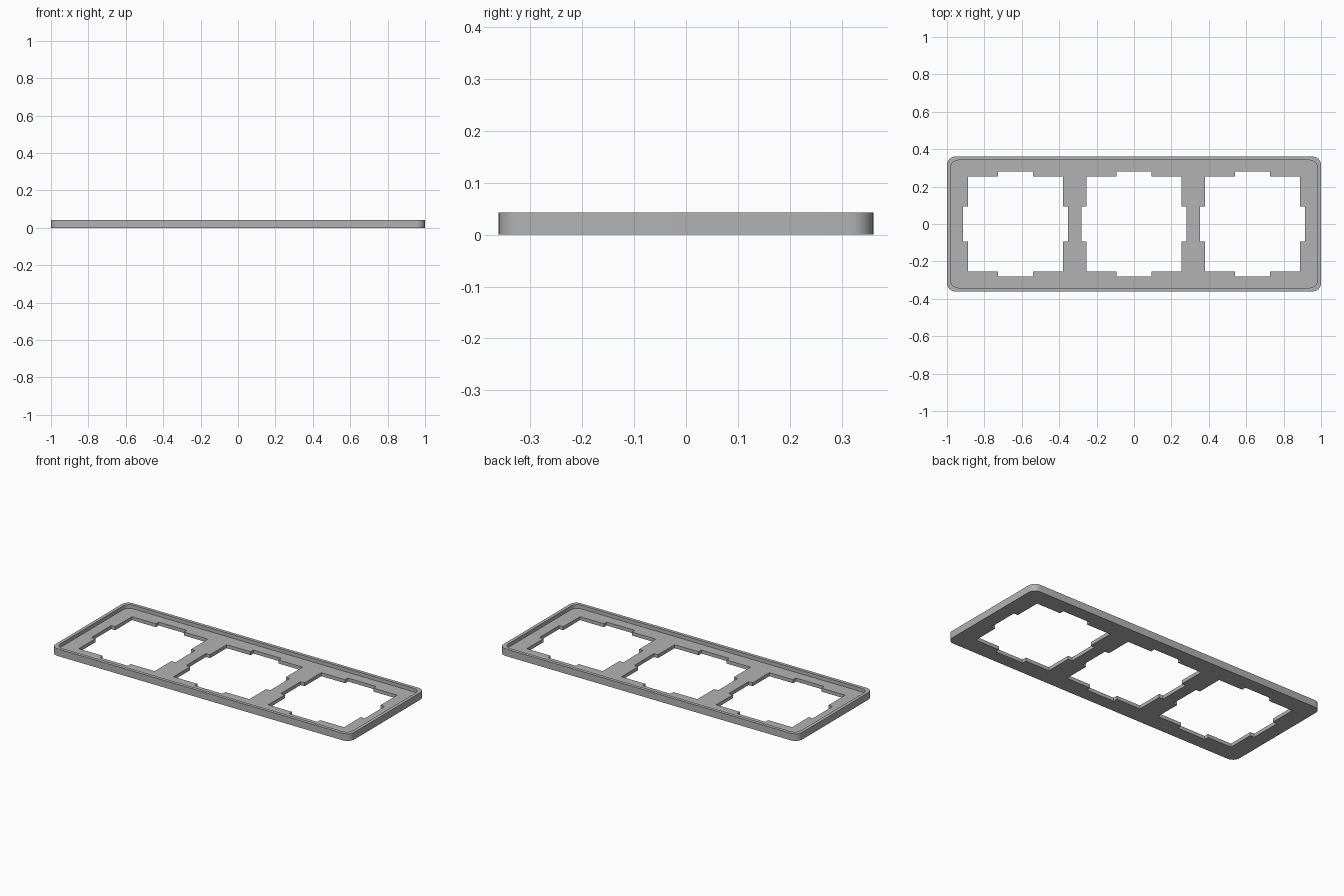
import bpy
import bmesh
from math import cos, sin, pi, radians

if "Cube" in bpy.data.objects:
    bpy.data.objects.remove(bpy.data.objects["Cube"], do_unlink=True)

HALF_X, HALF_Y, HEIGHT = 1.0, 0.361, 0.043
RIM, FLOOR = 0.02, 0.021
PITCH = 0.634                                  # spacing of the openings
OPEN, NOTCH, NOTCH_HALF = 0.254, 0.281, 0.094  # half sizes of an opening

grey = bpy.data.materials.new("satin_grey")
grey.use_nodes = True
grey.diffuse_color = (0.45, 0.45, 0.45, 1)
grey.node_tree.nodes["Principled BSDF"].inputs["Base Color"].default_value = (0.45, 0.45, 0.45, 1)


def rounded_rect(hx, hy, r, steps=8):
    """Outline of a rectangle with rounded corners, counter-clockwise."""
    pts = []
    for k, (sx, sy) in enumerate([(1, 1), (-1, 1), (-1, -1), (1, -1)]):
        for i in range(steps + 1):
            a = (k + i / steps) * pi / 2
            pts.append((sx * (hx - r) + r * cos(a), sy * (hy - r) + r * sin(a)))
    return pts


def notched_square(cx):
    """Square outline with a shallow notch in the middle of each side."""
    side = [(OPEN, -OPEN), (OPEN, -NOTCH_HALF), (NOTCH, -NOTCH_HALF),
            (NOTCH, NOTCH_HALF), (OPEN, NOTCH_HALF)]
    pts = []
    for _ in range(4):
        pts += [(x + cx, y) for x, y in side]
        side = [(-y, x) for x, y in side]
    return pts


def prism(name, outline, z0, z1):
    """Extrude an outline between two heights."""
    bm = bmesh.new()
    base = bm.faces.new([bm.verts.new((x, y, z0)) for x, y in outline])
    out = bmesh.ops.extrude_face_region(bm, geom=[base], use_keep_orig=True)
    for v in out["geom"]:
        if isinstance(v, bmesh.types.BMVert):
            v.co.z = z1
    bmesh.ops.recalc_face_normals(bm, faces=bm.faces)
    mesh = bpy.data.meshes.new(name)
    bm.to_mesh(mesh)
    bm.free()
    mesh.materials.append(grey)
    obj = bpy.data.objects.new(name, mesh)
    bpy.context.collection.objects.link(obj)
    return obj


# Frame plate with a rounded outline
frame = prism("frame", rounded_rect(HALF_X, HALF_Y, 0.045), 0, HEIGHT)

# Shallow recess inside the rim, and three notched openings
cutters = [prism("recess_cutter", rounded_rect(HALF_X - RIM, HALF_Y - RIM, 0.04), FLOOR, 0.1)]
for i in (-1, 0, 1):
    cutters.append(prism("opening_cutter", notched_square(i * PITCH), -0.1, 0.2))

bpy.context.view_layer.objects.active = frame
for cutter in cutters:
    cutter.hide_render = True
    mod = frame.modifiers.new(cutter.name, "BOOLEAN")
    mod.operation = "DIFFERENCE"
    mod.solver = "EXACT"
    mod.object = cutter
    bpy.ops.object.modifier_apply(modifier=mod.name)
    bpy.data.objects.remove(cutter, do_unlink=True)

# Smooth the rounded corners, keep the edges sharp
for obj in bpy.context.selected_objects:
    obj.select_set(False)
frame.select_set(True)
bpy.ops.object.shade_smooth_by_angle(angle=radians(30))
